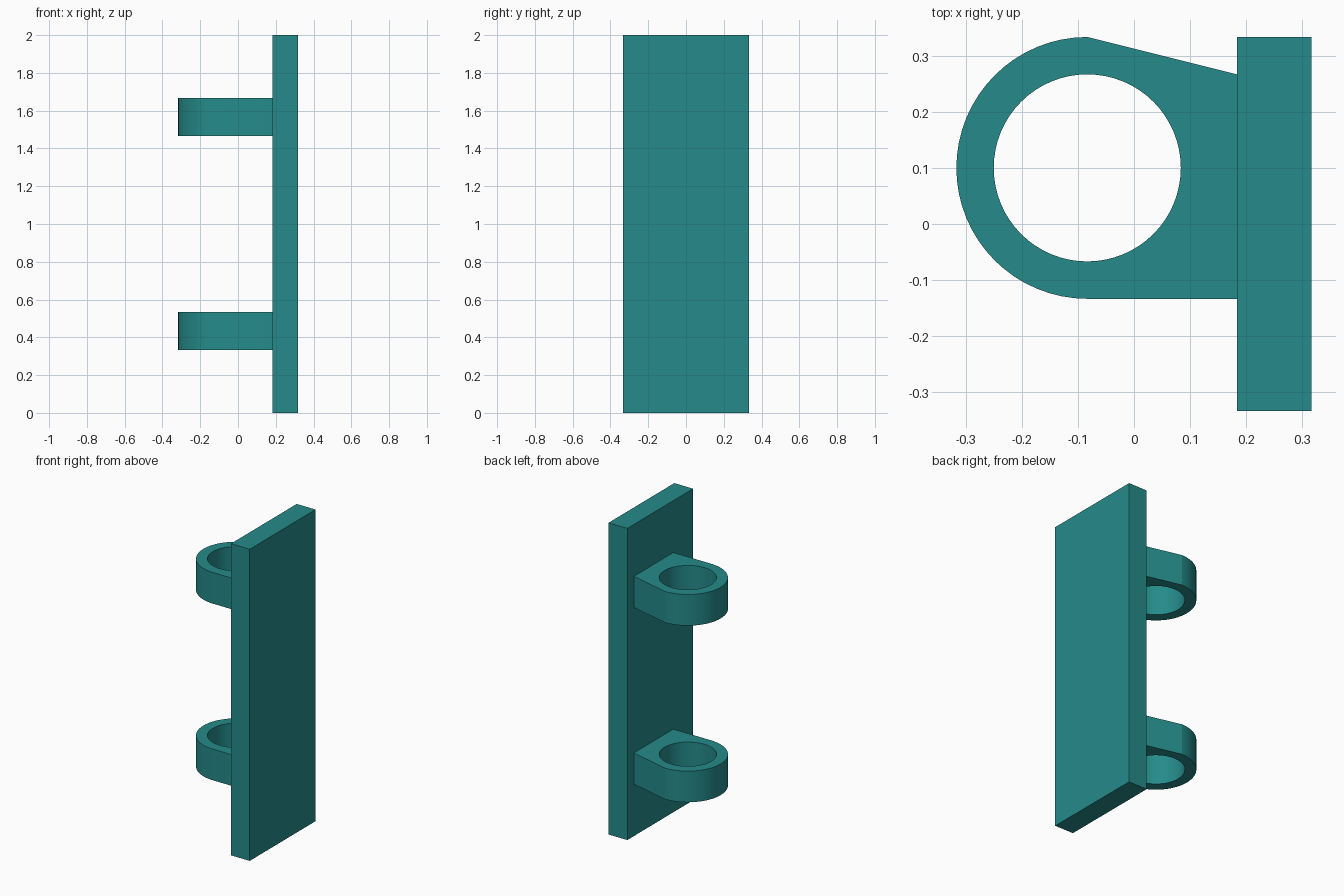
import bpy, bmesh
from math import sin, cos, pi, radians

if "Cube" in bpy.data.objects:
    bpy.data.objects.remove(bpy.data.objects["Cube"])

teal = bpy.data.materials.new("teal")
teal.diffuse_color = (0.018, 0.26, 0.255, 1)
teal.use_nodes = True
teal.node_tree.nodes["Principled BSDF"].inputs["Base Color"].default_value = teal.diffuse_color

CENTER, OUTER, INNER = (-0.0833, 0.1), 0.2333, 0.1667
PLATE_X0, PLATE_X1 = 0.1833, 0.3167


def finish(bm, name):
    bmesh.ops.recalc_face_normals(bm, faces=bm.faces)
    mesh = bpy.data.meshes.new(name)
    bm.to_mesh(mesh)
    bm.free()
    mesh.materials.append(teal)
    obj = bpy.data.objects.new(name, mesh)
    bpy.context.collection.objects.link(obj)
    return obj


def arc(radius, start, end, steps):
    return [(CENTER[0] + radius * cos(start + (end - start) * i / steps),
             CENTER[1] + radius * sin(start + (end - start) * i / steps))
            for i in range(steps + 1)]


def extrude_profile(name, loops, z0, z1):
    bm = bmesh.new()
    edges = []
    for loop in loops:
        verts = [bm.verts.new((x, y, z0)) for x, y in loop]
        edges += [bm.edges.new((verts[i - 1], verts[i])) for i in range(len(verts))]
    bmesh.ops.triangle_fill(bm, edges=edges, use_beauty=True, normal=(0, 0, 1))
    top = bmesh.ops.extrude_face_region(bm, geom=bm.faces[:], use_keep_orig=True)["geom"]
    bmesh.ops.translate(bm, vec=(0, 0, z1 - z0),
                        verts=[g for g in top if isinstance(g, bmesh.types.BMVert)])
    return finish(bm, name)


# Back plate
extrude_profile("back_plate", [[(PLATE_X0, -0.3333), (PLATE_X1, -0.3333),
                                (PLATE_X1, 0.3333), (PLATE_X0, 0.3333)]], 0, 2)

# Two ring lugs with round through holes
outline = arc(OUTER, pi / 2, 3 * pi / 2, 32) + [(PLATE_X0, -0.1333), (PLATE_X0, 0.2667)]
hole = arc(INNER, 0, 2 * pi, 64)[:-1]
for name, z in (("lower_ring_lug", 0.3333), ("upper_ring_lug", 1.4667)):
    lug = extrude_profile(name, [outline, hole], z, z + 0.2)
    bpy.ops.object.select_all(action='DESELECT')
    lug.select_set(True)
    bpy.context.view_layer.objects.active = lug
    bpy.ops.object.shade_smooth_by_angle(angle=radians(10))
